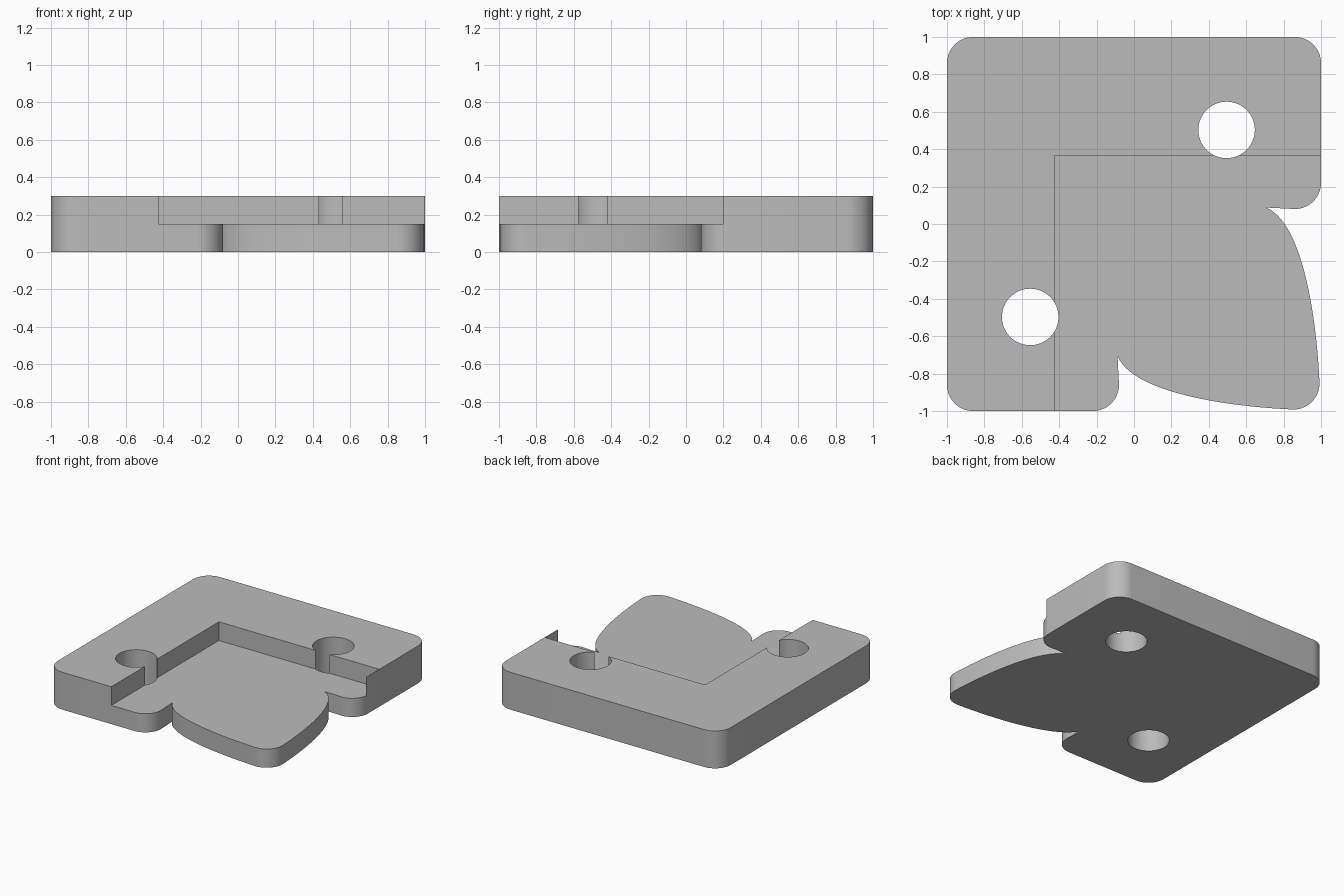
import bpy, bmesh
from math import cos, sin, radians
from mathutils import Vector
from mathutils.geometry import interpolate_bezier

if "Cube" in bpy.data.objects:
    bpy.data.objects.remove(bpy.data.objects["Cube"], do_unlink=True)

THICK, FLOOR, R = 0.30, 0.15, 0.14


def arc(cx, cy, start, end, steps=12):
    angles = [radians(start + (end - start) * i / steps) for i in range(steps + 1)]
    return [(cx + R * cos(a), cy + R * sin(a)) for a in angles]


def prism(name, points, z0, z1):
    bm = bmesh.new()
    base = bm.faces.new([bm.verts.new((x, y, z0)) for x, y in points])
    top = bmesh.ops.extrude_face_region(bm, geom=[base])["geom"]
    bmesh.ops.translate(bm, vec=(0, 0, z1 - z0),
                        verts=[v for v in top if isinstance(v, bmesh.types.BMVert)])
    bmesh.ops.recalc_face_normals(bm, faces=bm.faces)
    mesh = bpy.data.meshes.new(name)
    bm.to_mesh(mesh)
    bm.free()
    obj = bpy.data.objects.new(name, mesh)
    bpy.context.collection.objects.link(obj)
    return obj


# Half of the outline: back corners, side lobe, curved leaf, leaf tip
leaf = interpolate_bezier(Vector((0.705, 0.088)), Vector((0.88, 0.02)),
                          Vector((0.97, -0.40)), Vector((0.992, -0.85)), 24)
half = arc(-0.86, 0.86, 135, 90, 6) + arc(0.86, 0.86, 90, 0)
half += arc(0.86, 0.22, 0, -97)
half += [(p.x, p.y) for p in leaf]
half += arc(0.852, -0.852, -3, -45, 6)

# The outline is symmetric about the diagonal
mirrored = [(-y, -x) for x, y in reversed(half[1:-1])]
plate = prism("corner_plate", half + mirrored, 0, THICK)

# Recessed pocket, leaving a very thin lip at the right edge
cutters = [prism("pocket_cutter",
                 [(-0.425, -1.2), (0.998, -1.2), (0.998, 0.365), (-0.425, 0.365)],
                 FLOOR, 0.5)]

# Two through holes
for cx, cy in ((0.495, 0.503), (-0.555, -0.497)):
    bpy.ops.mesh.primitive_cylinder_add(vertices=64, radius=0.151, depth=1,
                                        location=(cx, cy, THICK / 2))
    hole = bpy.context.object
    hole.name = "hole_cutter"
    cutters.append(hole)

bpy.ops.object.select_all(action="DESELECT")
bpy.context.view_layer.objects.active = plate
plate.select_set(True)
for cutter in cutters:
    cutter.hide_render = True
    mod = plate.modifiers.new("cut", "BOOLEAN")
    mod.operation = "DIFFERENCE"
    mod.solver = "EXACT"
    mod.object = cutter
    bpy.ops.object.modifier_apply(modifier=mod.name)
    bpy.data.objects.remove(cutter, do_unlink=True)

# Plain grey finish
grey = bpy.data.materials.new("plain_grey")
grey.use_nodes = True
colour = (0.5, 0.5, 0.5, 1)
grey.diffuse_color = colour
grey.node_tree.nodes["Principled BSDF"].inputs["Base Color"].default_value = colour
plate.data.materials.clear()
plate.data.materials.append(grey)
bpy.ops.object.shade_smooth_by_angle(angle=radians(30))
